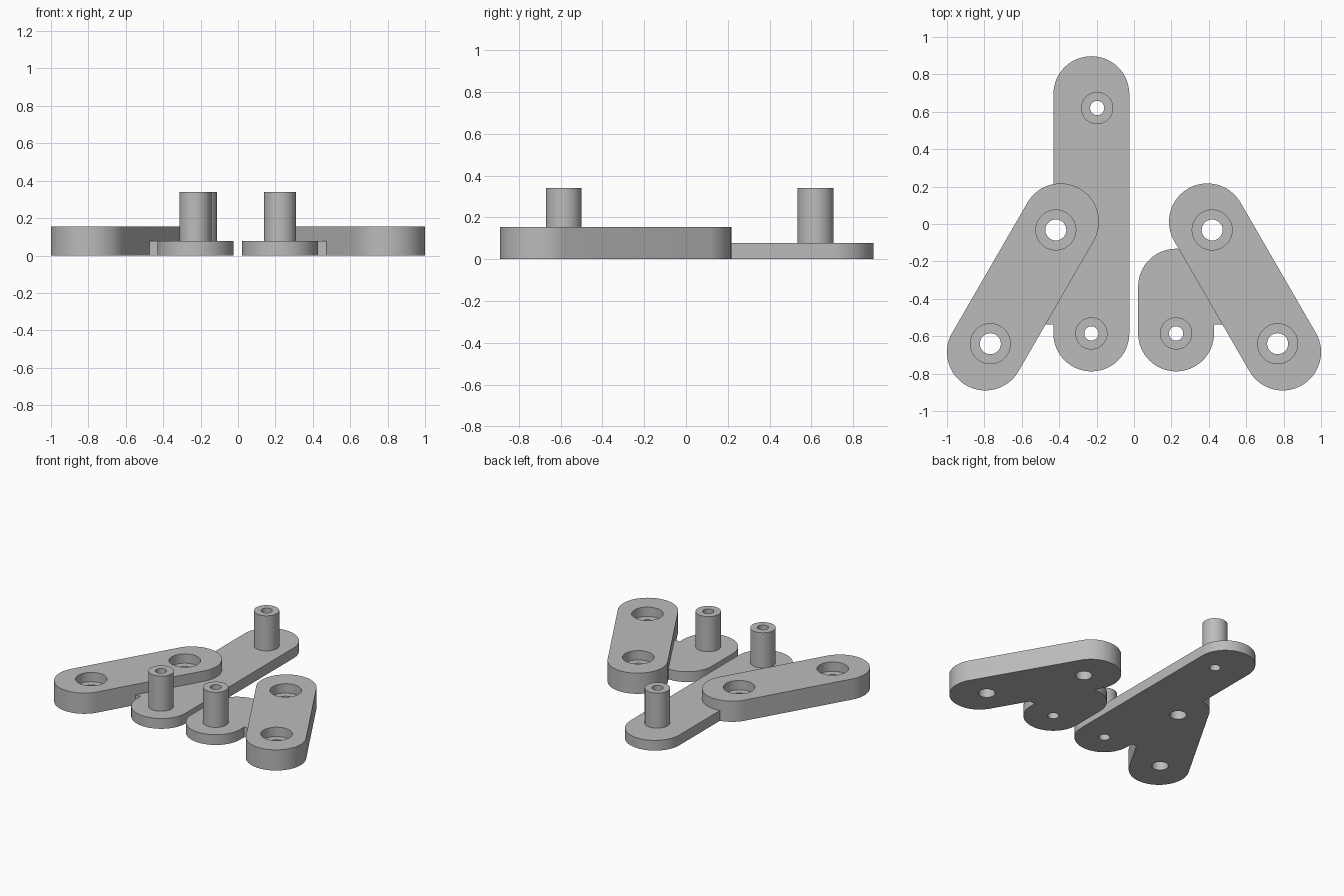
import bpy, bmesh
from math import pi, cos, sin, atan2, radians

cube = bpy.data.objects.get("Cube")
if cube:
    bpy.data.objects.remove(cube, do_unlink=True)

PLATE_H, ARM_H, PEG_H = 0.077, 0.155, 0.34
SEGS = 32

grey = bpy.data.materials.new("plain grey")
grey.use_nodes = True
grey.diffuse_color = (0.5, 0.5, 0.5, 1)
grey.node_tree.nodes["Principled BSDF"].inputs["Base Color"].default_value = (0.5, 0.5, 0.5, 1)


def prism(name, outline, z0, z1):
    """Extrude a counter-clockwise outline from z0 to z1."""
    bm = bmesh.new()
    base = bm.faces.new([bm.verts.new((x, y, z0)) for x, y in outline])
    top = bmesh.ops.extrude_face_region(bm, geom=[base])["geom"]
    bmesh.ops.translate(bm, vec=(0, 0, z1 - z0),
                        verts=[v for v in top if isinstance(v, bmesh.types.BMVert)])
    bmesh.ops.recalc_face_normals(bm, faces=bm.faces)
    mesh = bpy.data.meshes.new(name)
    bm.to_mesh(mesh)
    bm.free()
    mesh.materials.append(grey)
    obj = bpy.data.objects.new(name, mesh)
    bpy.context.collection.objects.link(obj)
    return obj


def slot(name, a, b, r, z0, z1):
    """Bar with round ends centred on a and b."""
    ang = atan2(b[1] - a[1], b[0] - a[0])
    pts = []
    for (cx, cy), start in ((b, ang - pi / 2), (a, ang + pi / 2)):
        for i in range(SEGS + 1):
            t = start + pi * i / SEGS
            pts.append((cx + r * cos(t), cy + r * sin(t)))
    return prism(name, pts, z0, z1)


def disc(name, c, r, z0, z1):
    n = SEGS * 2
    ring = [2 * pi * i / n for i in range(n)]
    return prism(name, [(c[0] + r * cos(t), c[1] + r * sin(t)) for t in ring], z0, z1)


def combine(target, tool, operation):
    mod = target.modifiers.new(operation, 'BOOLEAN')
    mod.operation, mod.solver, mod.object = operation, 'EXACT', tool
    bpy.ops.object.select_all(action='DESELECT')
    bpy.context.view_layer.objects.active = target
    target.select_set(True)
    bpy.ops.object.modifier_apply(modifier=mod.name)
    bpy.data.objects.remove(tool, do_unlink=True)


def bracket(name, side, plate_x, plate_back, pegs):
    """Thin plate with pegs, joined to a thick slanted arm with two recessed holes."""
    body = slot(name, (plate_x, -0.585), (plate_x, plate_back), 0.203, 0, PLATE_H)

    # web filling the corner between plate and arm
    web = [(side * x, y) for x, y in
           ((0.3, -0.538), (0.6, -0.538), (0.5, -0.365), (0.3, -0.365))]
    combine(body, prism("web", web, 0, PLATE_H), 'UNION')

    # slanted arm
    arm = slot("arm", (side * 0.795, -0.685), (side * 0.392, 0.012), 0.205, 0, ARM_H)
    combine(body, arm, 'UNION')

    # hollow pegs
    for p in pegs:
        combine(body, disc("peg", p, 0.086, 0.02, PEG_H), 'UNION')
        combine(body, disc("peg_bore", p, 0.038, -0.1, 0.5), 'DIFFERENCE')

    # recessed screw holes
    for x, y in ((0.768, -0.64), (0.418, -0.032)):
        c = (side * x, y)
        combine(body, disc("recess", c, 0.107, 0.085, 0.3), 'DIFFERENCE')
        combine(body, disc("screw_hole", c, 0.056, -0.1, 0.3), 'DIFFERENCE')

    bpy.ops.object.shade_smooth_by_angle(angle=radians(30))
    return body


bracket("short_bracket", 1, 0.225, -0.335, [(0.225, -0.585)])
bracket("long_bracket", -1, -0.228, 0.694, [(-0.228, -0.585), (-0.197, 0.62)])
